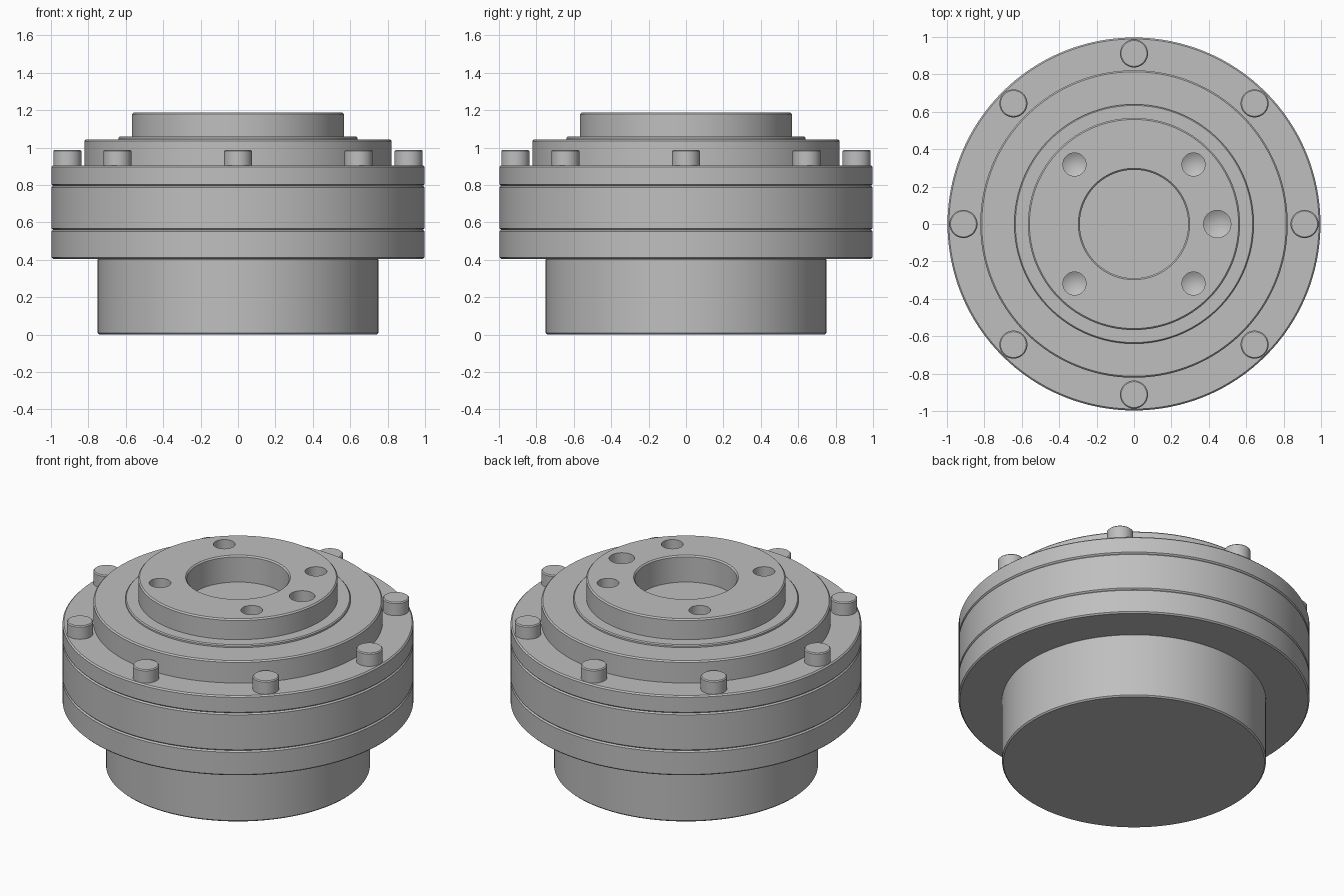
import bpy, bmesh, math
from mathutils import Matrix

default = bpy.data.objects.get("Cube")
if default:
    bpy.data.objects.remove(default, do_unlink=True)

steel = bpy.data.materials.new("plain grey steel")
steel.use_nodes = True
GREY = (0.52, 0.52, 0.52, 1)
steel.diffuse_color = GREY
steel.node_tree.nodes["Principled BSDF"].inputs["Base Color"].default_value = GREY


def lathe(name, profile, closed=False, steps=128, at=(0, 0, 0)):
    """Spin an (r, z) profile round the z axis; closed joins its ends for a ring."""
    bm = bmesh.new()
    verts = [bm.verts.new((r, 0, z)) for r, z in profile]
    pairs = list(zip(verts, verts[1:]))
    if closed:
        pairs.append((verts[-1], verts[0]))
    edges = [bm.edges.new(p) for p in pairs]
    bmesh.ops.spin(bm, geom=verts + edges, cent=(0, 0, 0), axis=(0, 0, 1),
                   angle=math.tau, steps=steps, use_duplicate=False)
    bmesh.ops.remove_doubles(bm, verts=bm.verts, dist=0.0001)
    bmesh.ops.recalc_face_normals(bm, faces=bm.faces)
    mesh = bpy.data.meshes.new(name)
    bm.to_mesh(mesh)
    bm.free()
    obj = bpy.data.objects.new(name, mesh)
    obj.location = at
    obj.data.materials.append(steel)
    bpy.context.collection.objects.link(obj)
    return obj


def disc(r, low, high, c=0.008, low_c=True):
    """Profile of a solid disc with chamfered rims."""
    foot = [(r - c, low), (r, low + c)] if low_c else [(r, low)]
    return [(0, low)] + foot + [(r, high - c), (r - c, high), (0, high)]


def activate(obj):
    bpy.ops.object.select_all(action='DESELECT')
    obj.select_set(True)
    bpy.context.view_layer.objects.active = obj


# Stacked body
parts = [
    lathe("base_cylinder", disc(0.75, 0, 0.41)),
    lathe("lower_flange", disc(0.997, 0.405, 0.56)),
    lathe("middle_flange", disc(0.997, 0.56, 0.795)),
    lathe("upper_flange", disc(0.997, 0.795, 0.905)),
    lathe("shoulder_ring", [(0.6, 0.88), (0.822, 0.88), (0.822, 1.034),
                            (0.814, 1.042), (0.6, 1.042)], closed=True),
]

# Hub with stepped collar and blind centre bore
BORE_FLOOR, TOP = 1.02, 1.186
hub = lathe("output_hub", [
    (0, BORE_FLOOR), (0.29, BORE_FLOOR), (0.29, TOP - 0.008), (0.298, TOP),
    (0.559, TOP), (0.567, TOP - 0.008), (0.567, 1.058), (0.634, 1.058),
    (0.64, 1.052), (0.64, 0.88), (0, 0.88)])
parts.append(hub)

# Drilled holes with conical ends: four screw holes and one larger dowel hole
holes = [(0.062, 0.45, 45 + 90 * i) for i in range(4)] + [(0.073, 0.445, 0)]
for r, ring, angle in holes:
    a = math.radians(angle)
    drill = lathe("drill", [(0, TOP - 0.15 - r * 0.6), (r, TOP - 0.15),
                            (r, TOP + 0.1), (0, TOP + 0.1)], steps=40,
                  at=(ring * math.cos(a), ring * math.sin(a), 0))
    drill.hide_render = True
    activate(hub)
    cut = hub.modifiers.new("hole", 'BOOLEAN')
    cut.operation, cut.solver, cut.object = 'DIFFERENCE', 'EXACT', drill
    bpy.ops.object.modifier_apply(modifier=cut.name)
    bpy.data.objects.remove(drill, do_unlink=True)

# Bolt heads round the flange
for i in range(8):
    a = math.tau * i / 8
    parts.append(lathe(f"bolt_head_{i + 1}", disc(0.075, 0.89, 0.987, 0.006, False),
                       steps=40, at=(0.912 * math.cos(a), 0.912 * math.sin(a), 0)))

for part in parts:
    activate(part)
    bpy.ops.object.shade_smooth_by_angle(angle=math.radians(25))
